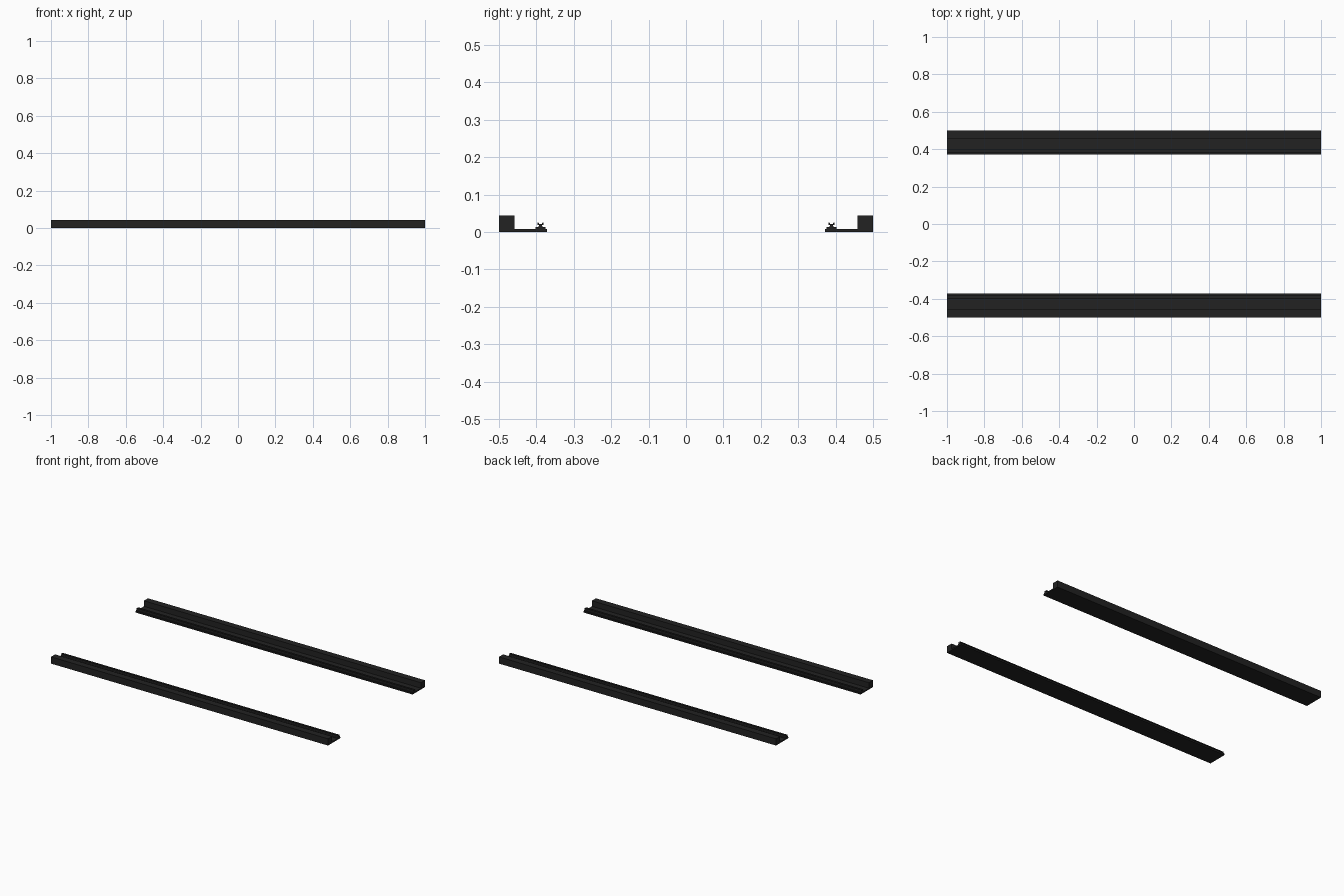
import bpy, bmesh

if "Cube" in bpy.data.objects:
    bpy.data.objects.remove(bpy.data.objects["Cube"])

mat = bpy.data.materials.new("black")
mat.diffuse_color = (0.016, 0.016, 0.016, 1)
mat.use_nodes = True
mat.node_tree.nodes["Principled BSDF"].inputs["Base Color"].default_value = mat.diffuse_color


def extrude_profile(name, points, side):
    """Extrude a (y, z) outline along x; side = 1 or -1 mirrors it in y."""
    bm = bmesh.new()
    verts = [bm.verts.new((-1, side * y, z)) for y, z in points]
    face = bm.faces.new(verts)
    ext = bmesh.ops.extrude_face_region(bm, geom=[face])
    moved = [g for g in ext["geom"] if isinstance(g, bmesh.types.BMVert)]
    bmesh.ops.translate(bm, verts=moved, vec=(2, 0, 0))
    bmesh.ops.recalc_face_normals(bm, faces=bm.faces[:])
    me = bpy.data.meshes.new(name)
    bm.to_mesh(me)
    bm.free()
    me.materials.append(mat)
    ob = bpy.data.objects.new(name, me)
    bpy.context.collection.objects.link(ob)
    return ob


# Flat base plate with a square curb along its outer edge
base = [(0.372, 0), (0.5, 0), (0.5, 0.044), (0.458, 0.044),
        (0.458, 0.008), (0.372, 0.008)]

# Small guide rail: wide foot, narrow web, flared grooved head
rc = 0.389
half = [(0.013, 0.008), (0.013, 0.013), (0.006, 0.014), (0.004, 0.018),
        (0.008, 0.019), (0.008, 0.025), (0.005, 0.025), (0.004, 0.022)]
rail = [(rc + d, z) for d, z in half] + [(rc - d, z) for d, z in reversed(half)]

for label, side in (("back", 1), ("front", -1)):
    extrude_profile(label + "_base_with_curb", base, side)
    extrude_profile(label + "_guide_rail", rail, side)
